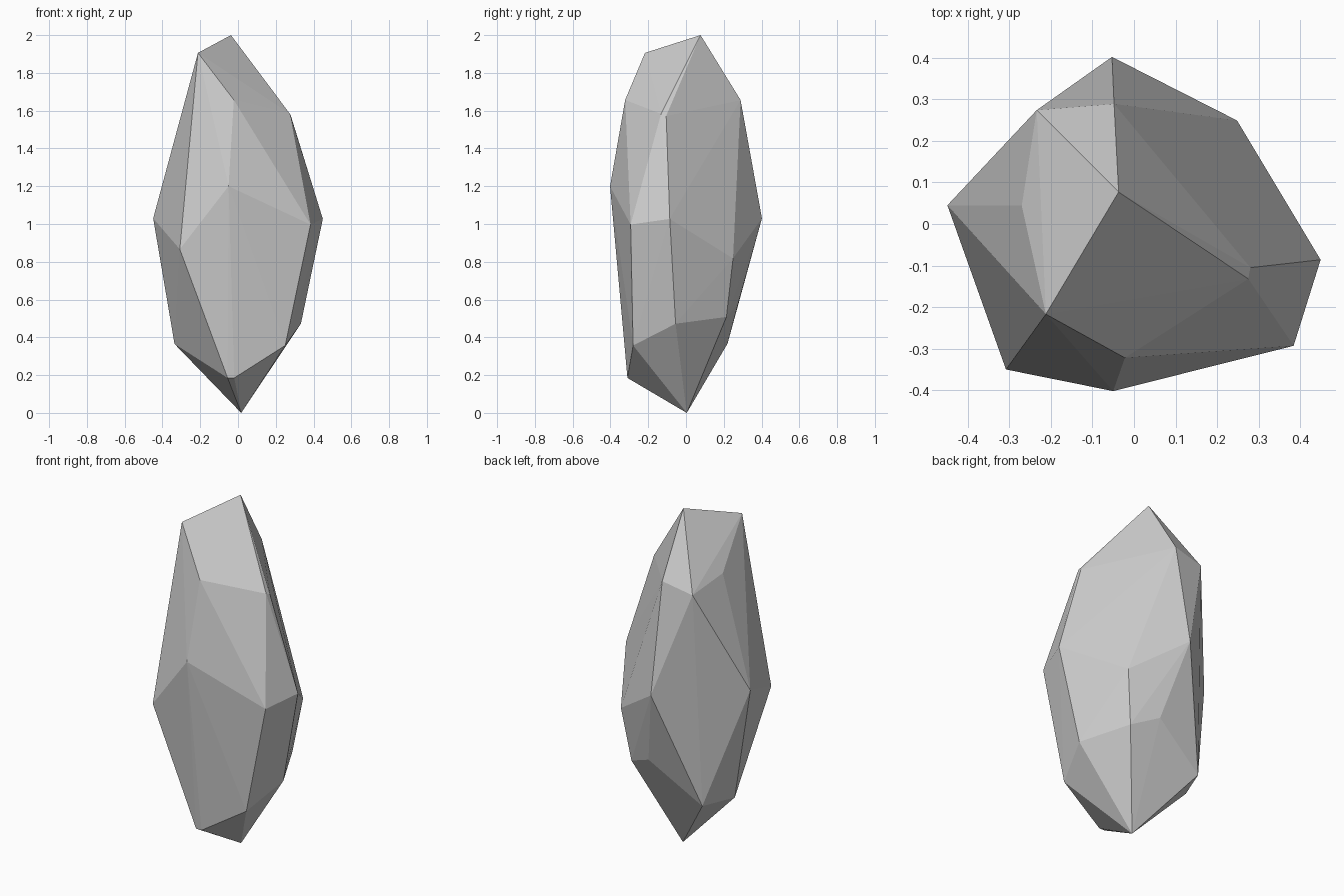
import bpy, bmesh

# Faceted stone: uneven rings of corner points, from the foot to the peak
foot = [(0.017, 0.004, 0.0), (-0.055, -0.31, 0.185), (-0.02, -0.31, 0.185)]
low_ring = [(0.25, -0.28, 0.357), (0.333, -0.055, 0.472), (0.204, 0.214, 0.508),
            (0.05, 0.276, 0.578), (-0.26, 0.22, 0.367), (-0.336, 0.028, 0.365)]
waist = [(-0.308, -0.35, 0.866), (-0.05, -0.402, 1.2), (0.384, -0.293, 0.997),
         (0.449, -0.086, 1.027), (0.248, 0.249, 0.818), (-0.053, 0.402, 1.03),
         (-0.449, 0.045, 1.03)]
shoulder = [(-0.022, -0.322, 1.657), (0.275, -0.132, 1.583), (0.28, -0.105, 1.572),
            (-0.048, 0.289, 1.656), (-0.234, 0.274, 1.617), (-0.27, 0.044, 1.669)]
peak = [(-0.212, -0.217, 1.906), (-0.037, 0.077, 2.0)]

# Wrap the rings in a flat-faced skin
bm = bmesh.new()
for ring in (foot, low_ring, waist, shoulder, peak):
    for corner in ring:
        bm.verts.new(corner)
bmesh.ops.convex_hull(bm, input=list(bm.verts))
loose = [v for v in bm.verts if not v.link_faces]
bmesh.ops.delete(bm, geom=loose, context='VERTS')
bmesh.ops.recalc_face_normals(bm, faces=list(bm.faces))

mesh = bpy.data.meshes.new("faceted_stone")
bm.to_mesh(mesh)
bm.free()
stone = bpy.data.objects.new("faceted_stone", mesh)
bpy.context.collection.objects.link(stone)
